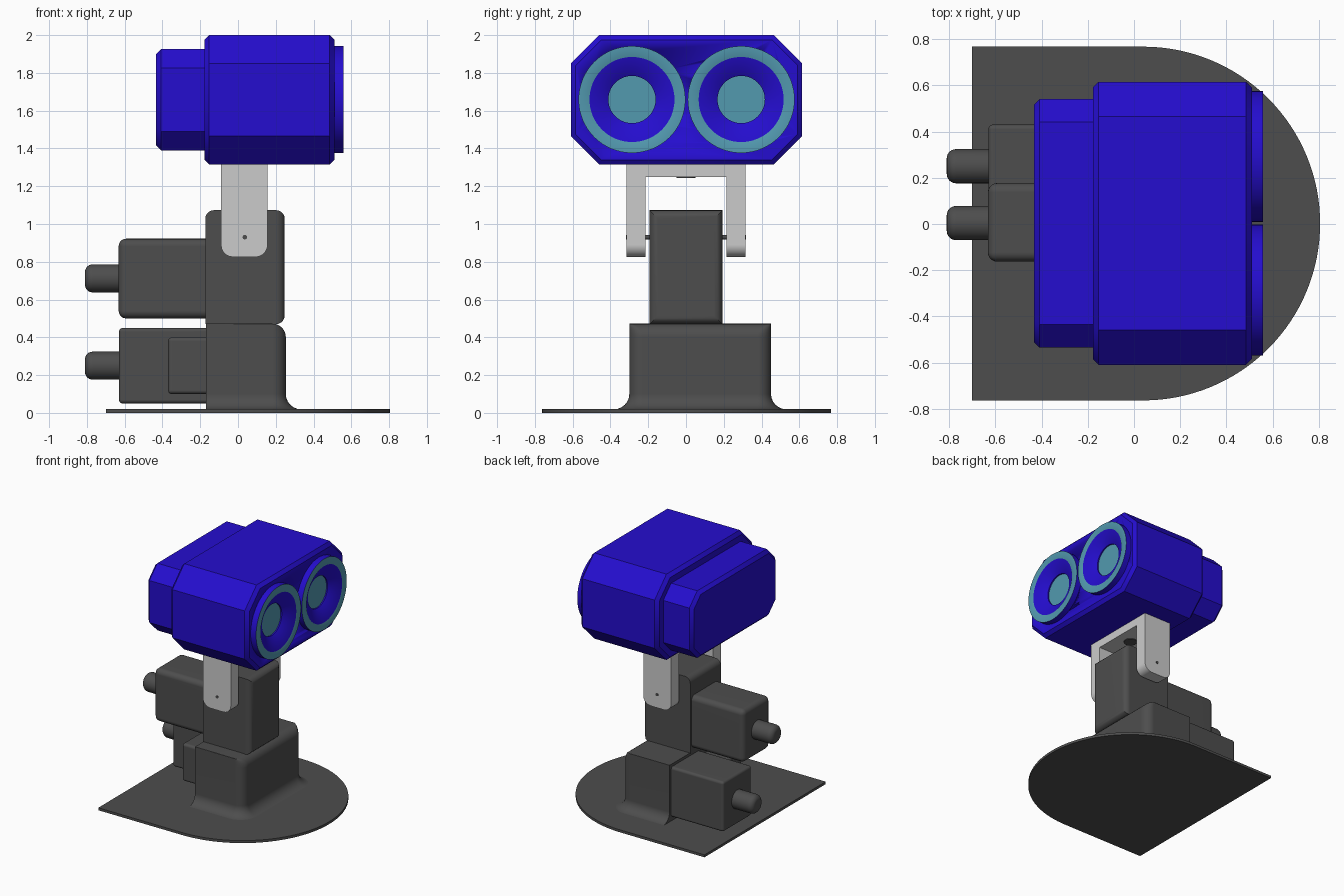
import bpy, bmesh, math
from mathutils import Matrix

if "Cube" in bpy.data.objects:
    bpy.data.objects.remove(bpy.data.objects["Cube"])


def material(name, rgb):
    m = bpy.data.materials.new(name)
    m.diffuse_color = (*rgb, 1)
    m.use_nodes = True
    m.node_tree.nodes["Principled BSDF"].inputs["Base Color"].default_value = m.diffuse_color
    return m


DARK = material("dark grey", (0.075, 0.075, 0.075))
LIGHT = material("light grey", (0.60, 0.60, 0.60))
BLUE = material("blue", (0.018, 0.004, 0.62))
TEAL = material("teal", (0.085, 0.32, 0.43))


def finish(name, bm, *mats):
    bmesh.ops.recalc_face_normals(bm, faces=bm.faces)
    me = bpy.data.meshes.new(name)
    bm.to_mesh(me)
    bm.free()
    me.shade_smooth()
    me.set_sharp_from_angle(angle=math.radians(32))
    for m in mats:
        me.materials.append(m)
    ob = bpy.data.objects.new(name, me)
    bpy.context.collection.objects.link(ob)
    return ob


def keep_flat(ob):
    mod = ob.modifiers.new("flat faces", 'WEIGHTED_NORMAL')
    mod.keep_sharp = True
    return ob


def box(name, x, y, z, mat, r=0, pick=lambda a, b: True):
    """Box from ranges; edges chosen by pick(v1, v2) are rounded."""
    bm = bmesh.new()
    bmesh.ops.create_cube(bm, size=1)
    for v in bm.verts:
        v.co = [rng[1] if c > 0 else rng[0] for c, rng in zip(v.co, (x, y, z))]
    if r:
        edges = [e for e in bm.edges if pick(e.verts[0].co, e.verts[1].co)]
        bmesh.ops.bevel(bm, geom=edges, offset=r, segments=5, profile=0.5, affect='EDGES')
    return keep_flat(finish(name, bm, mat))


def loft(name, rings, mat):
    bm = bmesh.new()
    rows = [[bm.verts.new(p) for p in ring] for ring in rings]
    n = len(rows[0])
    for a, b in zip(rows, rows[1:]):
        for i in range(n):
            j = (i + 1) % n
            bm.faces.new((a[i], a[j], b[j], b[i]))
    bm.faces.new(rows[0])
    bm.faces.new(rows[-1])
    bmesh.ops.remove_doubles(bm, verts=bm.verts, dist=1e-5)
    return finish(name, bm, mat)


def lathe_x(name, profile, y, z, mats, seg=64, teal_bands=()):
    """Turn (x, radius) points around an axis along x."""
    bm = bmesh.new()
    rows = [[bm.verts.new((x, y + r * math.cos(t), z + r * math.sin(t)))
             for t in (2 * math.pi * i / seg for i in range(seg))] for x, r in profile]
    for k, (a, b) in enumerate(zip(rows, rows[1:])):
        for i in range(seg):
            j = (i + 1) % seg
            bm.faces.new((a[i], a[j], b[j], b[i])).material_index = int(k in teal_bands)
    bm.faces.new(rows[0])
    bm.faces.new(rows[-1]).material_index = len(mats) - 1
    return finish(name, bm, *mats)


# Base plate: straight back, half-round front
R, CX, CY = 0.765, 0.04, 0.002
arc = [(CX + R * math.cos(t), CY + R * math.sin(t))
       for t in (math.pi * (i / 64 - 0.5) for i in range(65))]
outline = [(-0.70, CY - R)] + arc + [(-0.70, CY + R)]
loft("base_plate", [[(x, y, z) for x, y in outline] for z in (0, 0.02)], DARK)


# Base block: flared foot, rounded front corners and front top edge
def block_ring(z, out, cut):
    x1, y0, y1 = 0.253 + out - cut, -0.30 - out, 0.45 + out
    r = max(0.07 + out - cut, 0.0)
    pts = [(-0.17, y0, z)]
    for cy, start in ((y0 + r, -90), (y1 - r, 0)):
        for i in range(9):
            t = math.radians(start + 90 * i / 8)
            pts.append((x1 - r + r * math.cos(t), cy + r * math.sin(t), z))
    return pts + [(-0.17, y1, z)]


quarter = [math.pi / 2 * i / 6 for i in range(7)]
rings = [block_ring(0.10 - 0.082 * math.cos(t), 0.085 * (1 - math.sin(t)), 0) for t in quarter]
rings += [block_ring(0.402 + 0.07 * math.sin(t), 0, 0.07 * (1 - math.cos(t))) for t in quarter]
keep_flat(loft("base_block", rings, DARK))

# Neck block, rounded at the front and at the back top edge
box("neck_block", (-0.173, 0.247), (-0.193, 0.193), (0.47, 1.073), DARK, 0.045,
    lambda a, b: (a.x > 0 and b.x > 0) or (a.x < 0 and b.x < 0 and a.z > 1 and b.z > 1))


# Motor housings behind the blocks, with their rounded shafts
def not_joint(a, b):
    return not (a.x > -0.2 and b.x > -0.2)


box("lower_motor", (-0.63, -0.165), (0.07, 0.43), (0.05, 0.45), DARK, 0.02, not_joint)
box("upper_motor", (-0.632, -0.165), (-0.163, 0.177), (0.50, 0.922), DARK, 0.04, not_joint)
box("connector_box", (-0.37, -0.165), (-0.18, 0.08), (0.10, 0.40), DARK, 0.02, not_joint)
for name, y, z in (("lower_shaft", 0.25, 0.25), ("upper_shaft", 0.004, 0.712)):
    r = 0.074
    tip = [(-0.81 + 0.04 * (1 - math.sin(t)), r - 0.04 + 0.04 * math.cos(t))
           for t in reversed(quarter)]
    keep_flat(lathe_x(name, tip + [(-0.62, r)], y, z, [DARK], 32))

# Bracket: top plate and two arms with rounded ends, on a pivot pin
box("bracket_top", (-0.09, 0.157), (-0.315, 0.315), (1.25, 1.317), LIGHT)
for side, y in (("right", (-0.315, -0.215)), ("left", (0.215, 0.315))):
    box("bracket_arm_" + side, (-0.09, 0.157), y, (0.825, 1.25), LIGHT, 0.065,
        lambda a, b: a.z < 1 and b.z < 1 and abs(a.x - b.x) < 0.01)
bm = bmesh.new()
bmesh.ops.create_cone(bm, cap_ends=True, segments=12, radius1=0.012, radius2=0.012, depth=0.634,
                      matrix=Matrix.Translation((0.036, 0, 0.93)) @ Matrix.Rotation(math.pi / 2, 4, 'X'))
finish("pivot_pin", bm, DARK)
bm = bmesh.new()
bmesh.ops.create_cone(bm, cap_ends=True, segments=24, radius1=0.05, radius2=0.05, depth=0.008,
                      matrix=Matrix.Translation((0.036, 0, 1.248)))
finish("bracket_screw", bm, DARK)


# Head: eight-sided shells with chamfered ends
HY = 0.003


def octagon(x, hy, z0, z1, c, inset):
    hy, z0, z1, c = hy - inset, z0 + inset, z1 - inset, c - 0.586 * inset
    half = [(hy - c, z0), (hy, z0 + c), (hy, z1 - c), (hy - c, z1)]
    return [(x, HY + y, z) for y, z in half] + [(x, HY - y, z) for y, z in reversed(half)]


main = (0.612, 1.315, 2.0, 0.15)
rear = (0.538, 1.39, 1.926, 0.10)
head = loft("head_shell", [octagon(x, *main, i) for x, i in
            ((-0.178, 0.025), (-0.153, 0), (0.485, 0), (0.51, 0.025))], BLUE)
loft("head_rear", [octagon(x, *rear, i) for x, i in
     ((-0.433, 0.025), (-0.408, 0), (-0.17, 0))], BLUE)

# Eyes: teal rim and lens around a blue funnel sunk into the head
for side, y in (("right", HY - 0.289), ("left", HY + 0.289)):
    cutter = lathe_x("eye_cutter_" + side, [(0.45, 0.255), (0.6, 0.255)], y, 1.659, [BLUE])
    cutter.hide_render = True
    cutter.hide_viewport = True
    cut = head.modifiers.new("eye socket " + side, 'BOOLEAN')
    cut.operation = 'DIFFERENCE'
    cut.solver = 'EXACT'
    cut.object = cutter
    lathe_x("eye_" + side, [(0.455, 0.25), (0.505, 0.25), (0.505, 0.283), (0.558, 0.283),
                            (0.558, 0.225), (0.50, 0.125), (0.49, 0.125)],
            y, 1.659, [BLUE, TEAL], teal_bands=(3,))
